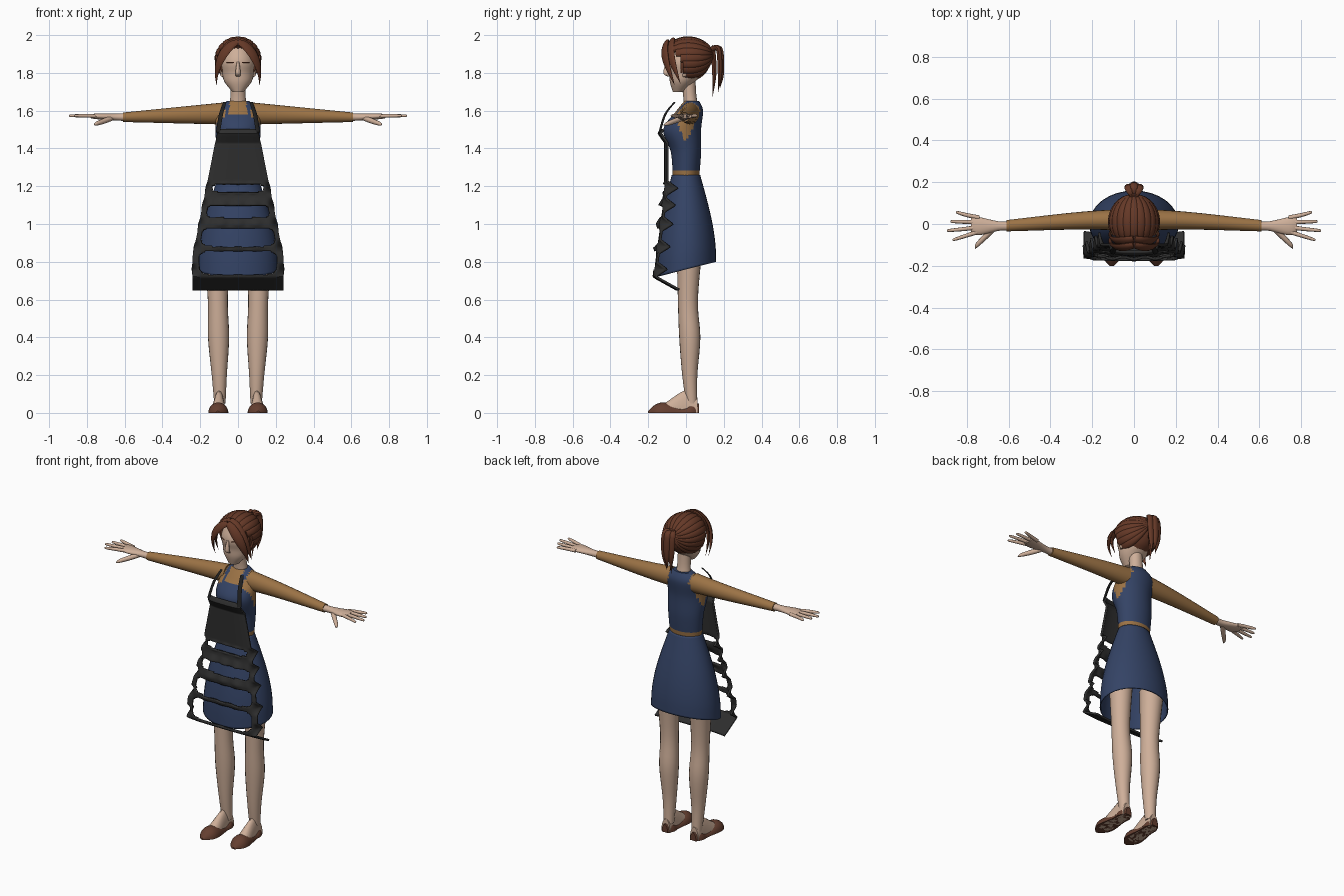
import bpy, bmesh, math
from mathutils import Vector

if "Cube" in bpy.data.objects:
    bpy.data.objects.remove(bpy.data.objects["Cube"])
made = []
CROWN = Vector((0, .01, 1.87))
PLANES = {"X": (Vector((0, 1, 0)), Vector((0, 0, 1))),
          "Y": (Vector((1, 0, 0)), Vector((0, 0, 1))),
          "Z": (Vector((1, 0, 0)), Vector((0, 1, 0)))}

def material(name, *rgb):
    mat = bpy.data.materials.new(name)
    mat.use_nodes = True
    mat.diffuse_color = (*rgb, 1)
    mat.node_tree.nodes["Principled BSDF"].inputs["Base Color"].default_value = (*rgb, 1)
    return mat

SKIN = material("skin", .62, .43, .32)
HAIR = material("brown hair", .13, .04, .02)
BLUE = material("navy cloth", .034, .056, .13)
TAN = material("tan shirt", .33, .17, .06)
GREY = material("charcoal apron", .027, .027, .027)
BLACK = material("black trim", .014, .014, .014)
LEATHER = material("brown leather", .13, .05, .03)

def finish(name, bm, *mats):
    bmesh.ops.recalc_face_normals(bm, faces=bm.faces[:])
    mesh = bpy.data.meshes.new(name)
    for mat in mats:
        mesh.materials.append(mat)
    bm.to_mesh(mesh)
    bm.free()
    obj = bpy.data.objects.new(name, mesh)
    bpy.context.collection.objects.link(obj)
    made.append(obj)
    return obj

def smooth_rows(rows, steps):
    """Catmull-Rom interpolation through rows of numbers."""
    padded = [rows[0], *rows, rows[-1]]
    result = []
    for four in zip(padded, rows, rows[1:], padded[3:]):
        for step in range(steps):
            t = step / steps
            result.append([b + t * (c - a + t * (2 * a - 5 * b + 4 * c - d + t * (3 * b - a - 3 * c + d))) / 2
                           for a, b, c, d in zip(*four)])
    return result + [list(rows[-1])]

def loft(name, rows, *mats, axis=None, side=1, sides=20, steps=5, centre=CROWN, cap=True, warp=None, rule=None):
    """Elliptical rings from rows of x, y, z, width, depth; without an axis they follow the path."""
    rows = smooth_rows(rows, steps)
    points = [Vector(row[:3]) for row in rows]
    bm = bmesh.new()
    rings = []
    for i, (point, row) in enumerate(zip(points, rows)):
        if axis:
            across, outward = PLANES[axis]
        else:
            tangent = (points[min(i + 1, len(rows) - 1)] - points[max(i - 1, 0)]).normalized()
            across = tangent.cross(point - centre).normalized()
            outward = across.cross(tangent)
        ring = []
        for k in range(sides):
            angle = math.tau * k / sides
            p = (point + across * (max(row[3], .001) * math.cos(angle))
                 + outward * (max(row[4], .001) * math.sin(angle)))
            if warp:
                warp(p, row[2])
            ring.append(bm.verts.new((p.x * side, p.y, p.z)))
        rings.append(ring)
    for lower, upper in zip(rings, rings[1:]):
        for k in range(sides):
            face = bm.faces.new((lower[k - 1], lower[k], upper[k], upper[k - 1]))
            if rule:
                face.material_index = rule(face.calc_center_median())
    if cap:
        bm.faces.new(rings[0])
        bm.faces.new(rings[-1])
    return finish(name, bm, *mats)

def stack(name, rows, *mats, **options):
    """Upright centred loft from rows of height, y, width, depth."""
    return loft(name, [(0, y, z, w, d) for z, y, w, d in rows], *mats, axis="Z", **options)

# Bodice, with the shirt showing at the waist, armholes and neckline
def shirt_shows(c):
    armhole = c.z > 1.44 and abs(c.x) > .07 and abs(c.y) < (c.z - 1.43) * .45
    neckline = c.y < 0 and abs(c.x) < .045 and c.z > 1.58
    return int(c.z < 1.285 or armhole or neckline)

stack("bodice", [(1.25, 0, .1, .07), (1.38, 0, .11, .08), (1.5, -.02, .12, .1),
                 (1.6, .02, .11, .07), (1.65, .03, .06, .04)],
      BLUE, TAN, sides=40, steps=12, rule=shirt_shows)

# Open skirt whose hem rises toward the back
def tilt_hem(p, height):
    p.z += p.y * (1.26 - height) / 2

swell = [math.sin(math.pi * k / 12) for k in range(7)]
skirt = stack("skirt", [(1.26 - k / 12, 0, .1 + .115 * s, .075 + .085 * s) for k, s in enumerate(swell)],
              BLUE, sides=32, cap=False, warp=tilt_hem)
skirt.modifiers.new("thickness", "SOLIDIFY").thickness = .006

# Neck, head and nose
stack("neck", [(1.6, .03, .05, .04), (1.68, .02, .04, .035), (1.78, .01, .04, .04)], SKIN)
stack("head", [(1.7, -.04, .03, .03), (1.75, -.02, .07, .065), (1.8, 0, .085, .09),
               (1.87, 0, .09, .1), (1.97, .01, .05, .06)], SKIN, sides=28)
stack("nose", [(1.86, -.1, .006, .006), (1.8, -.107, .014, .014), (1.78, -.09, .01, .006)], SKIN, sides=10)

# Hair cap, pulled back around the face
def open_face(p, height):
    if p.y < -.03 and p.z < 1.93:
        p.y = -.03

latitudes = [math.radians(15 * k - 60) for k in range(11)]
stack("hair_cap", [(CROWN.z + .115 * math.sin(a), CROWN.y, .11 * math.cos(a), .12 * math.cos(a))
                   for a in latitudes], HAIR, sides=32, warp=open_face)

# Locks swept from the hairline to the back of the head
for i in range(17):
    roll = math.radians(17 * i - 136)
    start = .66 + .7 * min(1, abs(roll) / 1.6) ** 2
    path = []
    for k in range(7):
        turn = start + (3.07 - start) * k / 6
        reach = math.sin(turn)
        path.append((.113 * reach * math.sin(roll), CROWN.y - .122 * math.cos(turn),
                     CROWN.z + .112 * reach * math.cos(roll) + .005 * k * (1 - reach), .006 + .019 * reach, .012))
    loft(f"swept_lock_{i}", path, HAIR, sides=10)

# Ponytail
for label, x, y, tip in (("right", -.024, .18, 1.7), ("left", .024, .18, 1.7),
                         ("outer", 0, .19, 1.72), ("inner", 0, .15, 1.67)):
    loft(f"ponytail_{label}_lock",
         [(0, .12, 1.91, .014, .012), (x, y - .01, 1.93, .02, .013), (x, y, 1.8, .018, .012),
          (x / 2, y - .01, tip, 0, 0)], HAIR, sides=10, centre=Vector((0, 0, 1.8)))

def on_ground(p, height):
    p.z = max(p.z, 0)

for side, label in ((1, "left"), (-1, "right")):
    # Fringe and temple locks falling from the parting
    for part, shift in (("fringe", 0), ("temple_lock", .03)):
        path = []
        for k in range(7):
            t = k / 6
            path.append((.115 * math.sin(1.7 * t), shift - .1 - .03 * math.sin(math.pi * t) + .04 * t,
                         1.965 - .23 * t ** 1.5 + shift / 3,
                         .028 * math.sin(math.pi * (1 + 4 * t) / 5), .011 * (1 - t ** 4)))
        loft(f"{label}_{part}", path, HAIR, side=side, sides=10)
    # Ear and closed eyelid line
    loft(f"{label}_ear", [(.08, -.01, 1.78, .01, .01), (.09, 0, 1.81, .01, .02), (.09, 0, 1.84, .01, .01)],
         SKIN, axis="Z", side=side, sides=10)
    loft(f"{label}_eyelash", [(.02, -.097, 1.855, .003, .003), (.04, -.09, 1.856, .003, .003),
                              (.06, -.077, 1.855, .002, .002)], HAIR, axis="X", side=side, sides=8)
    # Sleeve, hand, fingers and thumb
    path = []
    for k in range(6):
        t = k / 5
        path.append((.08 + .53 * t, .02 * math.cos(2 * t), 1.585 - .02 * t, .05 - .023 * t, .058 - .033 * t))
    loft(f"{label}_sleeve", path, TAN, axis="X", side=side)
    loft(f"{label}_palm", [(.6, -.01, 1.566, .022, .02), (.65, -.01, 1.566, .023, .018),
                           (.74, -.01, 1.57, .043, .016), (.78, 0, 1.57, .038, .01)], SKIN, axis="X", side=side)
    for k, finger in enumerate(("little", "ring", "middle", "index")):
        root, tip = .03 - .022 * k, .055 - .043 * k
        reach = .89 - .025 * abs(k - 1.8)
        loft(f"{label}_{finger}_finger", [(.74, root, 1.57, .011, .01), (.8, (root + tip) / 2, 1.573, .01, .01),
                                          (reach, tip, 1.573, .007, .007), (reach + .008, tip, 1.573, 0, 0)],
             SKIN, axis="X", side=side, sides=10)
    loft(f"{label}_thumb", [(.67, -.02, 1.56, .014, .014), (.71, -.06, 1.545, .014, .013),
                            (.75, -.1, 1.53, .01, .01), (.76, -.12, 1.523, 0, 0)], SKIN, side=side, sides=10)
    # Leg, foot and slip-on shoe
    leg = [(.05, .03, .03), (.2, .02, .04), (.4, .02, .056), (.6, .01, .053), (.9, .02, .07)]
    loft(f"{label}_leg", [(.095 + z / 50, y, z, r, r) for z, y, r in leg], SKIN, axis="Z", side=side)
    foot = [(.06, .03, .08), (0, .03, .12), (-.1, .04, .06), (-.15, .03, .03)]
    shoe = [(.07, .02, .05), (.03, .04, .05), (-.02, .04, .03), (-.11, .053, .055), (-.16, .045, .045),
            (-.2, .01, .01)]
    for part, rows, mat in (("foot", foot, SKIN), ("shoe", shoe, LEATHER)):
        loft(f"{label}_{part}", [(.1 - y / 30, y, 0, w, h) for y, w, h in rows],
             mat, axis="Y", side=side, warp=on_ground)
    # Apron shoulder strap
    loft(f"{label}_apron_strap", [(.106, -.14, 1.485, .012, .004), (.09, -.11, 1.58, .012, .004),
                                  (.07, -.06, 1.645, .01, .003)],
         BLACK, side=side, sides=8, centre=Vector((0, .1, 1.5)))

# Tiered apron: a flared sheet with ruffles and openings between the tiers
TOP, HEM, FOLD = 1.5, .652, .72
TIERS = (1.19, 1.1, 1, .88, .76)
OPENINGS = ((1.17, 1.21), (1.03, 1.1), (.88, .98), (.73, .86))
COLUMNS, ROWS = 70, 120

def half_width(z):
    return min(.24, .105 + (TOP - z) / 5)

def apron_depth(u, z):
    drop = min(1, max(0, (1.2 - z) * 2.2))
    curl = max(0, 1 - abs(z - 1.48) * 20)
    ruffle = max(0, 1 - 28 * min(abs(z - tier) for tier in TIERS))
    wave = .012 * (1 + math.cos(14 * u) / 2) * (1 - u ** 10)
    return (-.11 - .06 * drop - .035 * curl + 1.8 * max(0, FOLD - z)
            + ruffle * (.06 * u ** 10 - wave) + .012 * u ** 4)

def in_opening(c):
    for low, high in OPENINGS:
        across = c.x / (half_width(low) - .035)
        along = (2 * c.z - low - high) / (high - low)
        if across ** 6 + along ** 4 < 1:
            return True
    return False

bm = bmesh.new()
grid = []
for j in range(ROWS + 1):
    z = TOP + (HEM - TOP) * j / ROWS
    line = [2 * i / COLUMNS - 1 for i in range(COLUMNS + 1)]
    grid.append([bm.verts.new((u * half_width(z), apron_depth(u, z), z)) for u in line])
for upper, lower in zip(grid, grid[1:]):
    for i in range(COLUMNS):
        bm.faces.new((upper[i], upper[i + 1], lower[i + 1], lower[i]))
bmesh.ops.delete(bm, geom=[f for f in bm.faces if in_opening(f.calc_center_median())], context="FACES")
apron = finish("apron", bm, GREY)
solid = apron.modifiers.new("thickness", "SOLIDIFY")
solid.thickness = .012
solid.offset = 0

# Smooth shading with sharp edges kept
bpy.ops.object.select_all(action="DESELECT")
for obj in made:
    obj.select_set(True)
bpy.context.view_layer.objects.active = made[0]
bpy.ops.object.shade_smooth_by_angle(angle=math.radians(45))
